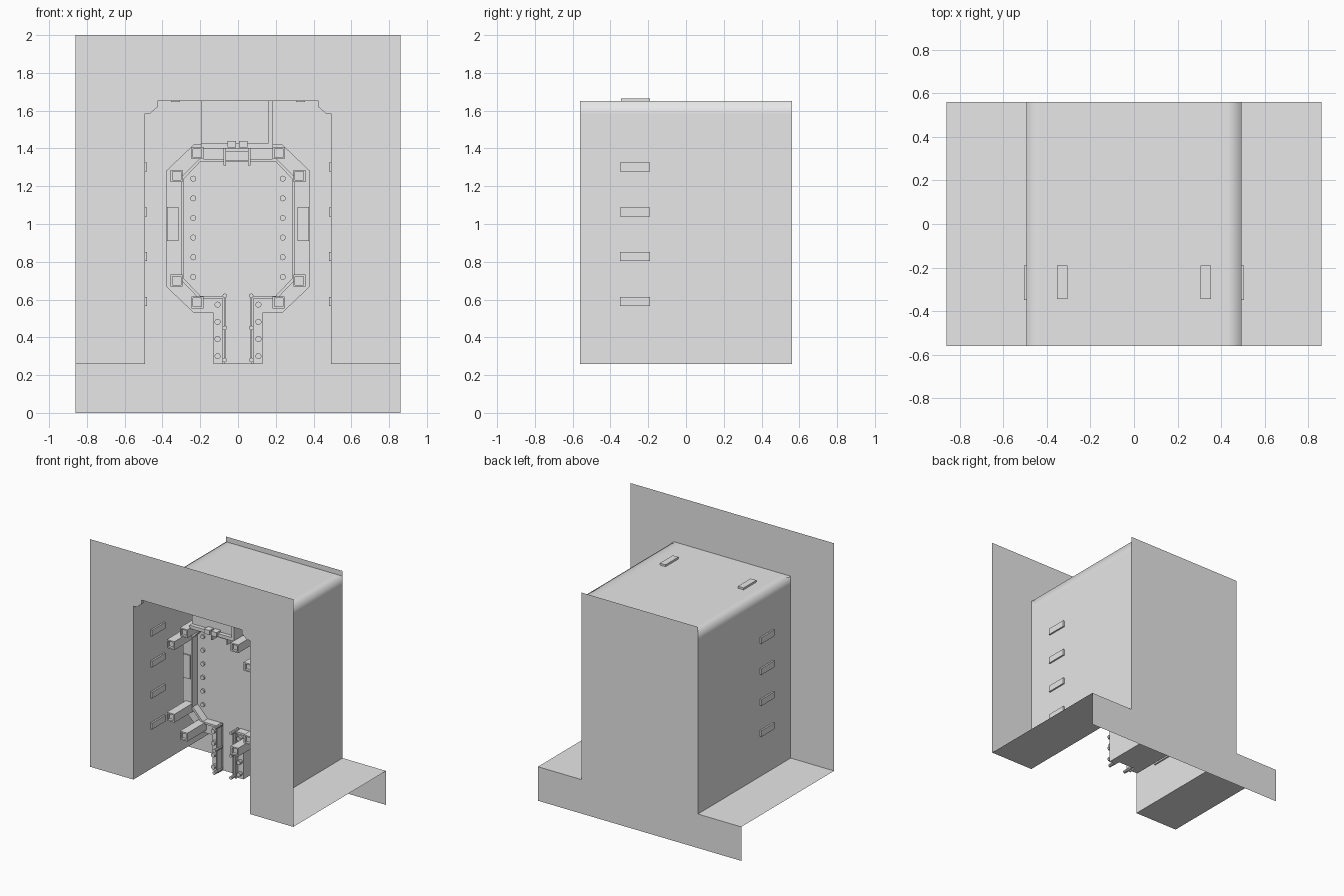
import bpy, bmesh, math
from mathutils import Matrix, Vector

old = bpy.data.objects.get("Cube")
if old:
    bpy.data.objects.remove(old, do_unlink=True)

grey = bpy.data.materials.new("light_grey")
grey.use_nodes = True
grey.diffuse_color = (0.8, 0.8, 0.8, 1)
grey.node_tree.nodes["Principled BSDF"].inputs["Base Color"].default_value = (0.8, 0.8, 0.8, 1)

W, OUT, F, B = 0.493, 0.86, -0.56, 0.56   # bay half width, outer half width, front, back
SILL, ROOF = 0.26, 1.65


def finish(name, bm, smooth=False):
    mesh = bpy.data.meshes.new(name)
    bm.to_mesh(mesh)
    bm.free()
    mesh.materials.append(grey)
    for p in mesh.polygons:
        p.use_smooth = smooth
    obj = bpy.data.objects.new(name, mesh)
    bpy.context.collection.objects.link(obj)
    return obj


def sheet(name, polygons):
    """Flat sheets, each given as a list of 3D corners."""
    bm = bmesh.new()
    for poly in polygons:
        bm.faces.new([bm.verts.new(p) for p in poly])
    return finish(name, bm)


def prism(name, polygons, y0, y1):
    """Extrude x-z polygons from y0 back to y1 as one welded solid."""
    bm = bmesh.new()
    for poly in polygons:
        bm.faces.new([bm.verts.new((x, y0, z)) for x, z in poly])
    bmesh.ops.remove_doubles(bm, verts=bm.verts, dist=1e-5)
    geo = bmesh.ops.extrude_face_region(bm, geom=bm.faces[:], use_keep_orig=True)
    moved = [v for v in geo["geom"] if isinstance(v, bmesh.types.BMVert)]
    bmesh.ops.translate(bm, verts=moved, vec=(0, y1 - y0, 0))
    bmesh.ops.recalc_face_normals(bm, faces=bm.faces)
    return finish(name, bm)


def box(name, x0, x1, y0, y1, z0, z1):
    return prism(name, [[(x0, z0), (x1, z0), (x1, z1), (x0, z1)]], y0, y1)


def peg(name, x, y0, y1, z, r):
    bm = bmesh.new()
    m = Matrix.Translation((x, (y0 + y1) / 2, z)) @ Matrix.Rotation(math.pi / 2, 4, 'X')
    bmesh.ops.create_cone(bm, cap_ends=True, segments=10, radius1=r, radius2=r,
                          depth=y1 - y0, matrix=m)
    return finish(name, bm)


# Front surround, shelves and back wall
sheet("front_surround", [
    [(-OUT, F, SILL), (-W, F, SILL), (-W, F, ROOF), (-W, F, 2), (-OUT, F, 2)],
    [(W, F, SILL), (OUT, F, SILL), (OUT, F, 2), (W, F, 2), (W, F, ROOF)],
    [(-W, F, ROOF), (W, F, ROOF), (W, F, 2), (-W, F, 2)]])
sheet("side_shelves", [
    [(s * W, F, SILL), (s * OUT, F, SILL), (s * OUT, B, SILL), (s * W, B, SILL)]
    for s in (-1, 1)])
sheet("back_wall", [[(OUT, B, 0), (-OUT, B, 0), (-OUT, B, SILL), (-W, B, SILL),
                     (-W, B, 1.69), (W, B, 1.69), (W, B, SILL), (OUT, B, SILL)]])

# Bay walls and roof, softly shaded near the corners
path = [(-W, SILL), (-W, 1.58), (-W, ROOF), (-0.43, ROOF)]
path += [(-x, z) for x, z in reversed(path)]
bm = bmesh.new()
rows = [[bm.verts.new((x, y, z)) for x, z in path] for y in (F, B)]
for i in range(len(path) - 1):
    bm.faces.new((rows[0][i], rows[0][i + 1], rows[1][i + 1], rows[1][i]))
bmesh.ops.recalc_face_normals(bm, faces=bm.faces)
finish("bay_shell", bm, smooth=True)

# Corner gussets and lamps set through the shell
for s, side in ((-1, "right"), (1, "left")):
    prism(side + "_gusset", [[(s * W, 1.585), (s * 0.465, 1.585), (s * 0.425, 1.62),
                              (s * 0.425, ROOF), (s * W, ROOF)]], F + 0.002, F + 0.03)
    for i in range(4):
        z = 0.59 + i * 0.237
        box(side + "_wall_lamp", s * 0.493 - 0.012, s * 0.493 + 0.012,
            -0.35, -0.19, z - 0.024, z + 0.024)
    box(side + "_roof_lamp", s * 0.33 - 0.024, s * 0.33 + 0.024, -0.345, -0.19, 1.645, 1.665)


# Keyhole-shaped dock body, frame and raised lip
def mirrored(half):
    return half + [(-x, z) for x, z in reversed(half)]


def ring(a, b):
    return [[a[i], a[i + 1], b[i + 1], b[i]] for i in range(len(a) - 1)]


outer = mirrored([(0.13, SILL), (0.13, 0.53), (0.235, 0.53), (0.382, 0.67),
                  (0.382, 1.28), (0.235, 1.42)])
inner = mirrored([(0.072, SILL), (0.072, 0.62), (0.2, 0.62), (0.285, 0.71),
                  (0.285, 1.24), (0.2, 1.33)])
lip = mirrored([(0.082, SILL), (0.082, 0.605), (0.207, 0.605), (0.298, 0.70),
                (0.298, 1.25), (0.207, 1.343)])
prism("dock_body", [outer], -0.08, 0.555)
prism("dock_frame", ring(outer, inner), -0.12, -0.07)
prism("dock_lip", ring(lip, inner), -0.14, -0.11)

# Buffers, side plates, studs and guide rails
for s, side in ((-1, "right"), (1, "left")):
    for x, z in ((0.325, 0.70), (0.215, 0.585), (0.325, 1.255), (0.215, 1.375)):
        x *= s
        box(side + "_buffer", x - 0.032, x + 0.032, -0.33, -0.1, z - 0.032, z + 0.032)
        r, t = 0.032, 0.022
        square = [(-1, -1), (1, -1), (1, 1), (-1, 1), (-1, -1)]
        prism(side + "_buffer_rim", ring([(x + a * r, z + b * r) for a, b in square],
                                         [(x + a * t, z + b * t) for a, b in square]),
              -0.35, -0.33)
    box(side + "_side_plate", s * 0.345 - 0.03, s * 0.345 + 0.03, -0.13, -0.11, 0.91, 1.09)
    for i in range(6):
        peg(side + "_panel_stud", s * 0.237, -0.095, -0.07, 0.72 + i * 0.104, 0.016)
    for i in range(4):
        peg(side + "_post_stud", s * 0.108, -0.15, -0.11, 0.30 + i * 0.091, 0.016)
    box(side + "_guide_rail", s * 0.07 - 0.005, s * 0.07 + 0.005, -0.16, -0.1, 0.27, 0.62)
    for z in (0.28, 0.45, 0.62):
        peg(side + "_rail_pin", s * 0.07, -0.19, -0.1, z, 0.012)

# Overhead housing with its edge frame, and the latch below it
box("overhead_housing", -0.195, 0.16, -0.28, 0.0, 1.41, ROOF)
box("housing_side_strip", 0.16, 0.185, -0.31, 0.0, 1.41, ROOF)
box("housing_bottom_strip", -0.195, 0.185, -0.31, 0.0, 1.40, 1.425)
box("latch", -0.065, 0.06, -0.2, -0.1, 1.335, 1.385)
for x in (-0.07, 0.06):
    box("latch_arm", x - 0.006, x + 0.006, -0.22, -0.1, 1.31, 1.40)
for x in (-0.033, 0.027):
    box("latch_block", x - 0.023, x + 0.023, -0.33, -0.28, 1.405, 1.44)
